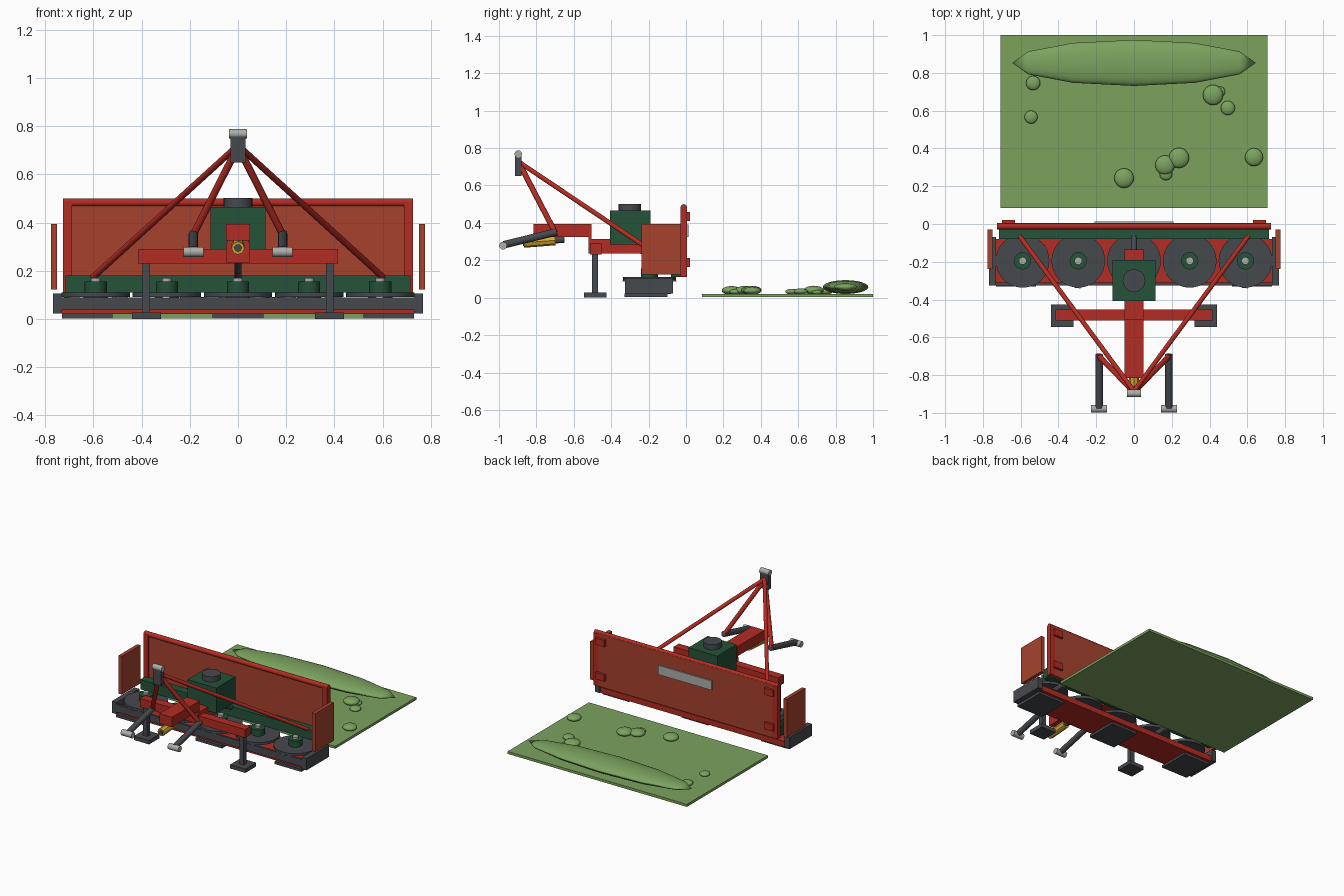
import bpy, bmesh, math
from mathutils import Vector, Matrix

if "Cube" in bpy.data.objects:
    bpy.data.objects.remove(bpy.data.objects["Cube"])


def mat(name, rgb):
    m = bpy.data.materials.new(name)
    m.diffuse_color = (*rgb, 1)
    m.use_nodes = True
    m.node_tree.nodes["Principled BSDF"].inputs["Base Color"].default_value = m.diffuse_color
    return m


RED = mat("frame red", (0.45, 0.025, 0.016))
CURTAIN = mat("curtain orange red", (0.38, 0.055, 0.027))
GREEN = mat("gearbox green", (0.018, 0.085, 0.042))
DARK = mat("dark steel", (0.062, 0.067, 0.076))
LIGHT = mat("bare steel", (0.42, 0.42, 0.40))
YELLOW = mat("guard yellow", (0.68, 0.40, 0.03))
GRASS = mat("mown grass", (0.20, 0.36, 0.11))
CUT = mat("cut grass", (0.20, 0.37, 0.115))


def finish(name, bm, material, smooth=False):
    bmesh.ops.recalc_face_normals(bm, faces=bm.faces)
    me = bpy.data.meshes.new(name)
    bm.to_mesh(me)
    bm.free()
    me.materials.append(material)
    ob = bpy.data.objects.new(name, me)
    bpy.context.collection.objects.link(ob)
    if smooth:
        bpy.ops.object.select_all(action='DESELECT')
        ob.select_set(True)
        bpy.context.view_layer.objects.active = ob
        bpy.ops.object.shade_smooth_by_angle(angle=math.radians(40))
    return ob


def box(name, material, x, y, z):
    bm = bmesh.new()
    bmesh.ops.create_cube(bm, size=1)
    for v in bm.verts:
        for i, (lo, hi) in enumerate((x, y, z)):
            v.co[i] = lo if v.co[i] < 0 else hi
    return finish(name, bm, material)


def rod(name, material, a, b, r, seg=12, r2=None):
    a, b = Vector(a), Vector(b)
    d = b - a
    bm = bmesh.new()
    bmesh.ops.create_cone(bm, cap_ends=True, segments=seg, radius1=r,
                          radius2=r if r2 is None else r2, depth=d.length)
    rot = d.to_track_quat('Z', 'Y').to_matrix().to_4x4()
    bm.transform(Matrix.Translation((a + b) / 2) @ rot)
    return finish(name, bm, material, seg > 8)


def blob(name, material, loc, size, u=16, v=10, along_x=False):
    bm = bmesh.new()
    bmesh.ops.create_uvsphere(bm, u_segments=u, v_segments=v, radius=1)
    if along_x:
        bm.transform(Matrix.Rotation(math.pi / 2, 4, 'Y'))
    bm.transform(Matrix.Translation(loc) @ Matrix.Diagonal((*size, 1)))
    return finish(name, bm, material, True)


def span(s, lo, hi):
    # x range mirrored by side
    return tuple(sorted((s * lo, s * hi)))


# cutter bar, front lip and skids
box("cutter_bar", RED, (-0.73, 0.73), (-0.31, -0.08), (0.02, 0.06))
box("cutter_bar_lip", DARK, (-0.73, 0.73), (-0.325, -0.31), (0.038, 0.09))
for i, x in enumerate((-0.625, 0, 0.625)):
    box(f"skid_{i}", DARK, (x - 0.105, x + 0.105), (-0.33, -0.10), (0.003, 0.022))

# cutting discs with hubs, bolts and blades
for i in range(5):
    x, y = (i - 2) * 0.295, -0.195
    rod(f"disc_{i}", DARK, (x, y, 0.092), (x, y, 0.11), 0.142, 32)
    rod(f"disc_stem_{i}", DARK, (x, y, 0.055), (x, y, 0.092), 0.05, 16)
    rod(f"disc_hub_{i}", GREEN, (x, y, 0.11), (x, y, 0.155), 0.046, 16)
    rod(f"disc_bolt_{i}", LIGHT, (x, y, 0.155), (x, y, 0.17), 0.021, 10)
    for k in range(2):
        ang = i * math.pi / 3 + 0.5 + k * math.pi
        blade = box(f"blade_{i}_{k}", LIGHT, (0.085, 0.145), (-0.014, 0.014), (0.086, 0.092))
        blade.data.transform(Matrix.Translation((x, y, 0)) @ Matrix.Rotation(ang, 4, 'Z'))

# rear drive housing and curtain
box("drive_housing", GREEN, (-0.715, 0.715), (-0.08, -0.022), (0.11, 0.18))
box("rear_curtain", CURTAIN, (-0.70, 0.70), (-0.02, 0.004), (0.11, 0.49))
rod("curtain_top_rail", RED, (-0.725, -0.012, 0.483), (0.725, -0.012, 0.483), 0.017, 12)
box("curtain_plate", LIGHT, (-0.21, 0.21), (0.004, 0.013), (0.325, 0.39))

for s, side in ((-1, "left"), (1, "right")):
    # ends of the bar and curtain
    box(f"end_cap_{side}", DARK, span(s, 0.73, 0.768), (-0.325, -0.07), (0.022, 0.105))
    box(f"curtain_post_{side}", RED, span(s, 0.688, 0.725), (-0.03, 0.006), (0.11, 0.485))
    for j, z in enumerate((0.165, 0.41)):
        box(f"curtain_hinge_{side}_{j}", RED, span(s, 0.63, 0.70), (0.0, 0.022), (z, z + 0.048))
    box(f"side_curtain_{side}", CURTAIN, span(s, 0.75, 0.776), (-0.237, -0.028), (0.123, 0.395))
    # parking stands
    box(f"stand_foot_{side}", DARK, span(s, 0.32, 0.44), (-0.545, -0.425), (0, 0.028))
    box(f"stand_leg_{side}", DARK, span(s, 0.365, 0.397), (-0.503, -0.47), (0.028, 0.24))
    # lower hitch arms and pins
    x = s * 0.185
    rod(f"hitch_arm_{side}", DARK, (x, -0.69, 0.352), (x, -0.975, 0.283), 0.02, 12)
    rod(f"hitch_pin_{side}", LIGHT, (x - 0.042, -0.978, 0.278), (x + 0.042, -0.978, 0.278), 0.021, 12)
    # braces from the top hitch
    rod(f"front_brace_{side}", RED, (0, -0.89, 0.715), (x, -0.70, 0.35), 0.015, 10)
    rod(f"rear_brace_{side}", RED, (0, -0.885, 0.72), (s * 0.605, -0.065, 0.17), 0.013, 10)

# hitch beams
box("cross_beam", RED, (-0.415, 0.415), (-0.512, -0.452), (0.23, 0.29))
box("lower_beam", RED, (-0.05, 0.05), (-0.52, -0.135), (0.235, 0.315))
box("upper_beam", RED, (-0.05, 0.05), (-0.815, -0.505), (0.325, 0.395))
box("beam_joint", RED, (-0.045, 0.045), (-0.52, -0.505), (0.30, 0.34))

# top hitch head
box("top_hitch_plate", DARK, (-0.032, 0.032), (-0.914, -0.88), (0.65, 0.765))
rod("top_hitch_pin", LIGHT, (-0.037, -0.897, 0.768), (0.037, -0.897, 0.768), 0.02, 12)

# gearbox and drive shafts
box("gearbox", GREEN, (-0.114, 0.114), (-0.407, -0.19), (0.285, 0.465))
rod("gearbox_cap", DARK, (0, -0.3, 0.465), (0, -0.3, 0.502), 0.06, 20)
rod("drive_shaft", DARK, (0, -0.30, 0.28), (0, -0.05, 0.16), 0.016, 10)
rod("input_shaft", DARK, (0, -0.80, 0.298), (0, -0.65, 0.312), 0.018, 10)
rod("shaft_guard", YELLOW, (0, -0.868, 0.294), (0, -0.70, 0.307), 0.027, 8)
rod("shaft_socket", DARK, (0, -0.872, 0.294), (0, -0.86, 0.295), 0.017, 8)

# meadow strip, windrow and loose clumps
box("meadow_strip", GRASS, (-0.707, 0.707), (0.085, 1.0), (0.003, 0.021))
blob("windrow", CUT, (0, 0.853, 0.057), (0.645, 0.122, 0.037), 24, 6, True)
CLUMPS = [(-0.534, 0.746, 0.038), (-0.545, 0.566, 0.035), (0.418, 0.683, 0.054),
          (0.455, 0.70, 0.028), (0.497, 0.614, 0.038), (0.635, 0.354, 0.048),
          (0.164, 0.312, 0.052), (0.238, 0.35, 0.054), (0.169, 0.265, 0.034),
          (-0.053, 0.243, 0.052)]
for i, (x, y, r) in enumerate(CLUMPS):
    blob(f"grass_clump_{i}", CUT, (x, y, 0.018 + 0.4 * r), (r, r, r * 0.45))

# rest the feet on the floor
bpy.context.view_layer.update()
